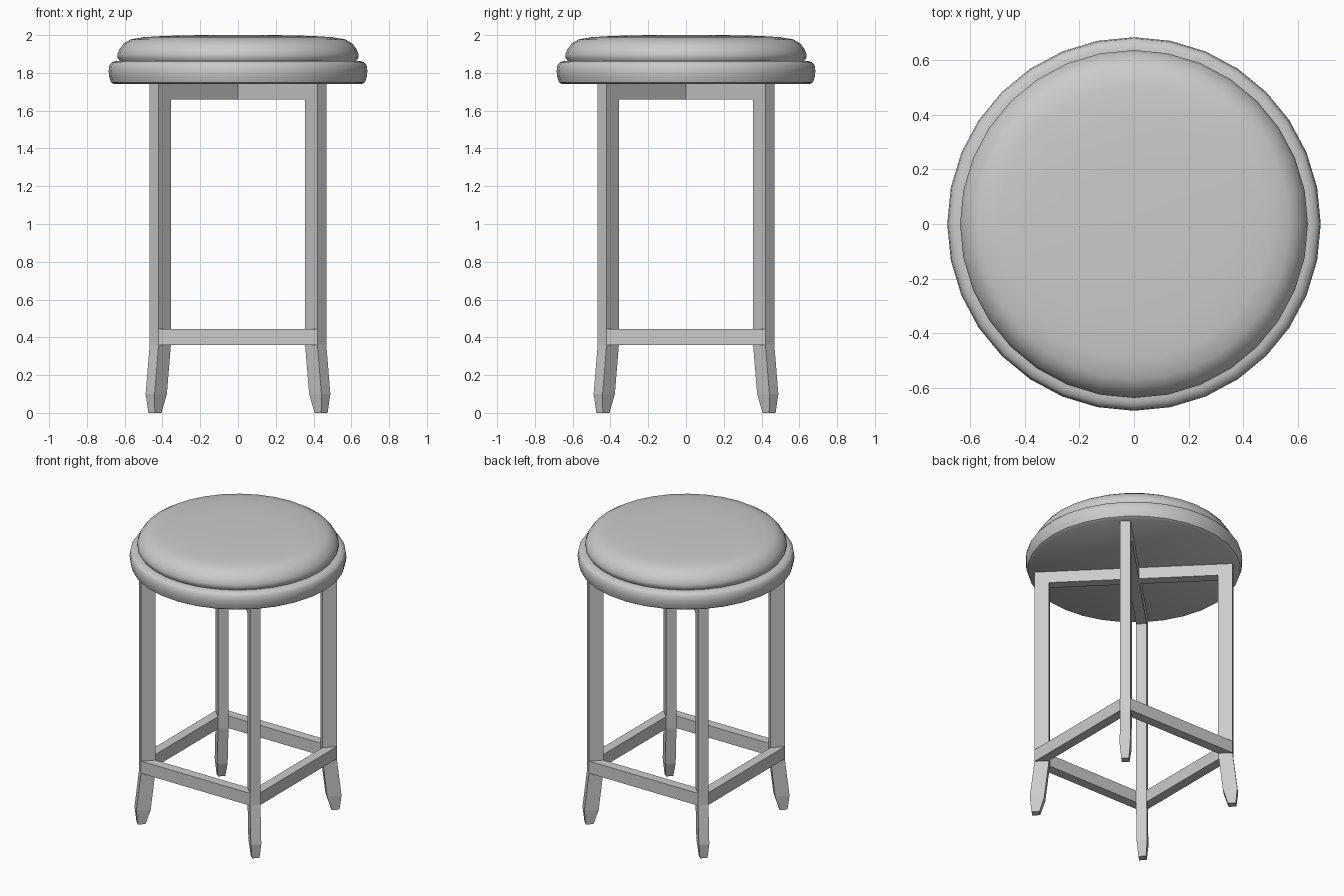
import bpy, bmesh
from math import pi, cos, sin, radians

if "Cube" in bpy.data.objects:
    bpy.data.objects.remove(bpy.data.objects["Cube"])

S = 2 ** -0.5  # diagonal direction component


def finish(name, bm, smooth=None):
    bmesh.ops.recalc_face_normals(bm, faces=bm.faces)
    me = bpy.data.meshes.new(name)
    bm.to_mesh(me)
    bm.free()
    ob = bpy.data.objects.new(name, me)
    bpy.context.collection.objects.link(ob)
    if smooth:
        bpy.ops.object.select_all(action='DESELECT')
        ob.select_set(True)
        bpy.context.view_layer.objects.active = ob
        bpy.ops.object.shade_smooth_by_angle(angle=radians(smooth))
    return ob


def loft(name, rings, smooth=None):
    """Skin a stack of equal-length vertex rings and cap both ends."""
    bm = bmesh.new()
    rows = [[bm.verts.new(p) for p in ring] for ring in rings]
    n = len(rows[0])
    for a, b in zip(rows, rows[1:]):
        for i in range(n):
            j = (i + 1) % n
            bm.faces.new((a[i], a[j], b[j], b[i]))
    bm.faces.new(rows[0][::-1])
    bm.faces.new(rows[-1])
    return finish(name, bm, smooth)


def disc(name, profile, n=32):
    return loft(name, [[(r * cos(2 * pi * i / n), r * sin(2 * pi * i / n), z)
                        for i in range(n)] for r, z in profile], 40)


def diagonal_rect(c, a, b, z):
    """Rectangle at radius c on the +x+y diagonal: a radial, b across."""
    return [((u - v) * S, (u + v) * S, z) for u, v in
            ((c - a / 2, -b / 2), (c + a / 2, -b / 2),
             (c + a / 2, b / 2), (c - a / 2, b / 2))]


# Seat base and cushion
disc("seat_base", [(0.655, 1.74), (0.672, 1.75), (0.682, 1.78), (0.685, 1.81),
                   (0.681, 1.84), (0.67, 1.855), (0.65, 1.862), (0.60, 1.862)])
disc("seat_cushion", [(0.60, 1.858), (0.625, 1.862), (0.637, 1.88), (0.638, 1.90),
                      (0.628, 1.925), (0.605, 1.955), (0.57, 1.977),
                      (0.50, 1.989), (0.38, 1.996), (0.20, 2.0)])

# Legs on the diagonals with splayed, tapered feet
leg_rings = [diagonal_rect(0.622, 0.05, 0.048, 0), diagonal_rect(0.612, 0.092, 0.067, 0.1),
             diagonal_rect(0.582, 0.092, 0.067, 0.36), diagonal_rect(0.582, 0.092, 0.067, 1.74)]
names = ("back_right", "back_left", "front_left", "front_right")
for k, name in enumerate(names):
    leg = loft(name + "_leg", leg_rings)
    leg.rotation_euler.z = k * pi / 2

# Crossed rails under the seat
for k in range(2):
    rail = loft(f"seat_rail_{k + 1}", [diagonal_rect(0, 1.076, 0.067, z) for z in (1.66, 1.74)])
    rail.rotation_euler.z = k * pi / 2

# Mitred stretchers joining the side faces of neighbouring legs
foot = [(-0.42, -0.468), (0.42, -0.468), (0.355, -0.403), (-0.355, -0.403)]
for k, name in enumerate(("front", "right", "back", "left")):
    bar = loft(name + "_stretcher", [[(x, y, z) for x, y in foot] for z in (0.36, 0.445)])
    bar.rotation_euler.z = k * pi / 2
